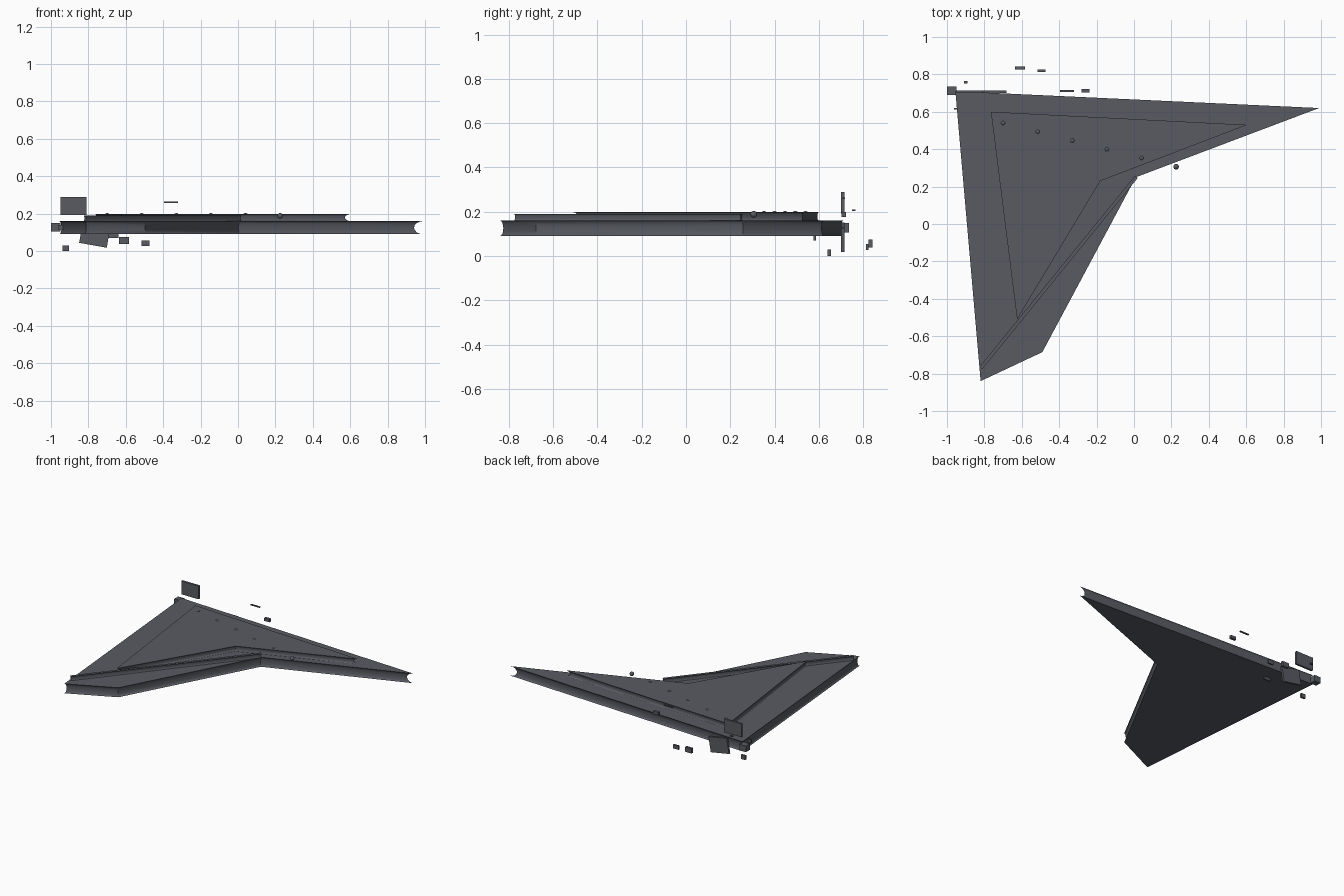
import bpy, bmesh, math
from mathutils import Vector

if "Cube" in bpy.data.objects:
    bpy.data.objects.remove(bpy.data.objects["Cube"])

grey = bpy.data.materials.new("dark grey hull")
grey.diffuse_color = (0.098, 0.105, 0.122, 1)
grey.use_nodes = True
grey.node_tree.nodes["Principled BSDF"].inputs["Base Color"].default_value = grey.diffuse_color


def finish(bm, name):
    bmesh.ops.recalc_face_normals(bm, faces=bm.faces)
    mesh = bpy.data.meshes.new(name)
    bm.to_mesh(mesh)
    bm.free()
    mesh.materials.append(grey)
    ob = bpy.data.objects.new(name, mesh)
    bpy.context.collection.objects.link(ob)
    return ob


def smooth(ob):
    bpy.ops.object.select_all(action='DESELECT')
    ob.select_set(True)
    bpy.context.view_layer.objects.active = ob
    bpy.ops.object.shade_smooth_by_angle(angle=math.radians(35))


def inset(points, d):
    """Mitred inward offset of a clockwise outline."""
    out = []
    for i, p in enumerate(points):
        a = (p - points[i - 1]).normalized()
        b = (points[(i + 1) % len(points)] - p).normalized()
        n1, n2 = Vector((a.y, -a.x)), Vector((b.y, -b.x))
        out.append(p + (n1 + n2) * (d / (1 + n1.dot(n2))))
    return out


def grooved_slab(name, outline, z0, z1, depth, steps=8):
    """Flat slab whose side walls curve inwards."""
    pts = [Vector(p) for p in outline]
    bm = bmesh.new()
    rings = []
    for s in range(steps + 1):
        t = math.pi * s / steps
        z = (z0 + z1) / 2 - (z1 - z0) / 2 * math.cos(t)
        rings.append([bm.verts.new((p.x, p.y, z)) for p in inset(pts, depth * math.sin(t))])
    bm.faces.new(rings[0])
    bm.faces.new(rings[-1])
    n = len(pts)
    for lo, hi in zip(rings, rings[1:]):
        for i in range(n):
            j = (i + 1) % n
            bm.faces.new((lo[i], lo[j], hi[j], hi[i]))
    smooth(finish(bm, name))


def box(name, x0, x1, y0, y1, z0, z1, tilt=0):
    bm = bmesh.new()
    bmesh.ops.create_cube(bm, size=1)
    bmesh.ops.scale(bm, vec=(x1 - x0, y1 - y0, z1 - z0), verts=bm.verts)
    ob = finish(bm, name)
    ob.location = ((x0 + x1) / 2, (y0 + y1) / 2, (z0 + z1) / 2)
    ob.rotation_euler.y = math.radians(tilt)


# main hull and raised deck
grooved_slab("hull", [(-0.955, 0.71), (0.99, 0.62), (0.01, 0.25),
                      (-0.49, -0.685), (-0.82, -0.84)], 0.09, 0.16, 0.01)
grooved_slab("upper_deck", [(-0.765, 0.60), (0.605, 0.53), (-0.18, 0.23),
                            (-0.625, -0.51)], 0.16, 0.198, 0.007)

# long narrow rib beside the deck
grooved_slab("side_rib", [(-0.827, -0.765), (0.005, 0.258), (0.02, 0.246),
                          (-0.812, -0.777)], 0.16, 0.19, 0.004)

# row of round studs
for i in range(6):
    bm = bmesh.new()
    bmesh.ops.create_uvsphere(bm, u_segments=16, v_segments=10, radius=0.015)
    stud = finish(bm, f"stud_{i + 1}")
    stud.location = (-0.70 + 0.185 * i, 0.54 - 0.0468 * i, 0.188)
    smooth(stud)

# upright and hanging stern fins
box("upper_fin", -0.95, -0.81, 0.70, 0.715, 0.193, 0.29)
box("lower_fin", -0.841, -0.691, 0.70, 0.715, 0.03, 0.14, 10)

# stern block and loose fragments
box("stern_block", -1.0, -0.95, 0.69, 0.735, 0.105, 0.15)
box("fragment_low", -0.937, -0.903, 0.64, 0.655, 0.0, 0.03)
box("fragment_high", -0.91, -0.89, 0.75, 0.765, 0.203, 0.21)
box("fragment_large", -0.635, -0.583, 0.825, 0.842, 0.038, 0.074)
box("fragment_small", -0.517, -0.473, 0.813, 0.825, 0.027, 0.055)
box("fragment_sliver", -0.395, -0.32, 0.707, 0.717, 0.258, 0.265)
box("fragment_edge", -0.28, -0.237, 0.703, 0.722, 0.176, 0.198)
box("fragment_belly", -0.692, -0.64, 0.576, 0.588, 0.07, 0.09)
box("fragment_side", -0.962, -0.93, 0.611, 0.619, 0.115, 0.14)
